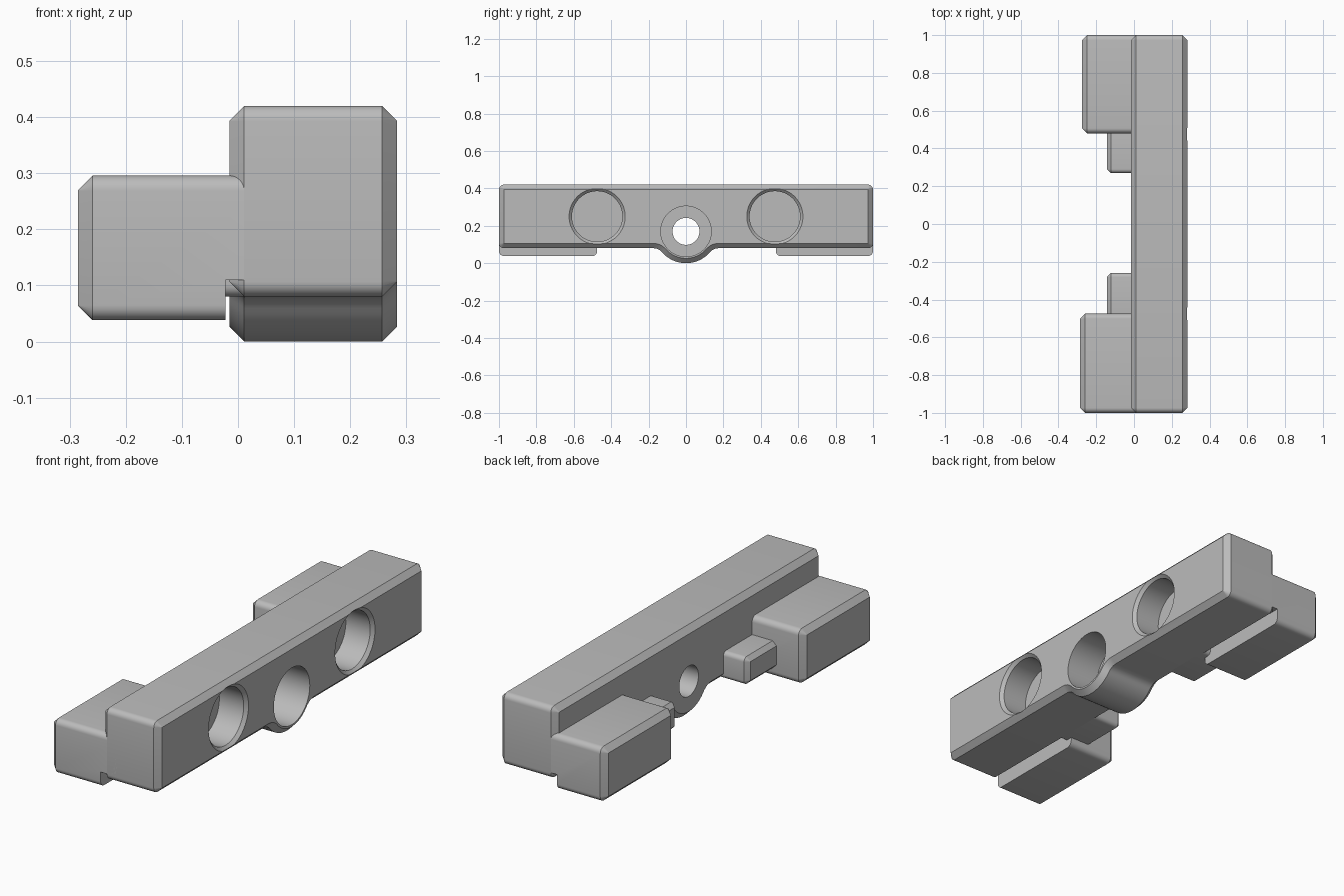
import bpy, bmesh
from math import sin, cos, radians, degrees, sqrt, atan2

if "Cube" in bpy.data.objects:
    bpy.data.objects.remove(bpy.data.objects["Cube"])

grey = bpy.data.materials.new("plain grey")
grey.use_nodes = True
colour = (0.5, 0.5, 0.5, 1)
grey.diffuse_color = colour
grey.node_tree.nodes["Principled BSDF"].inputs["Base Color"].default_value = colour

CH = 0.026            # chamfer and edge radius
BACK, FRONT = -0.015, 0.283
BOSS_Z, BOSS_R, FILLET = 0.17, 0.17, 0.06
BOTTOM, TOP = 0.08, 0.42


def arc(cy, cz, r, start, end, n=6):
    angles = [radians(start + (end - start) * i / n) for i in range(n + 1)]
    return [(cy + r * cos(a), cz + r * sin(a)) for a in angles]


def circle(cy, cz, r, n=64):
    return arc(cy, cz, r, 0, 360, n)[:-1]


def rounded(y0, y1, z0, z1, inset=0, r=CH + 0.001):
    """Rounded rectangle, offset inwards by inset."""
    q = r - inset
    return (arc(y0 + r, z0 + r, q, 180, 270) + arc(y1 - r, z0 + r, q, 270, 360)
            + arc(y1 - r, z1 - r, q, 0, 90) + arc(y0 + r, z1 - r, q, 90, 180))


def bar_profile(inset=0):
    """Rounded bar outline with a filleted round boss under the middle."""
    outline = rounded(-1, 1, BOTTOM, TOP, inset)
    fz = BOTTOM - FILLET
    fy = sqrt((BOSS_R + FILLET) ** 2 - (BOSS_Z - fz) ** 2)
    t = degrees(atan2(BOSS_Z - fz, fy))
    boss = (arc(-fy, fz, FILLET + inset, 90, t)
            + arc(0, BOSS_Z, BOSS_R - inset, 180 + t, 360 - t, 24)[1:-1]
            + arc(fy, fz, FILLET + inset, 180 - t, 90))
    return outline[:7] + boss + outline[7:]


def loft(name, rings):
    """Skin a list of (x, outline) rings and cap both ends."""
    bm = bmesh.new()
    loops = [[bm.verts.new((x, y, z)) for y, z in pts] for x, pts in rings]
    n = len(loops[0])
    for a, b in zip(loops, loops[1:]):
        for i in range(n):
            j = (i + 1) % n
            bm.faces.new((a[i], a[j], b[j], b[i]))
    bm.faces.new(loops[0])
    bm.faces.new(loops[-1])
    bmesh.ops.recalc_face_normals(bm, faces=bm.faces[:])
    mesh = bpy.data.meshes.new(name)
    bm.to_mesh(mesh)
    bm.free()
    mesh.materials.append(grey)
    obj = bpy.data.objects.new(name, mesh)
    bpy.context.collection.objects.link(obj)
    return obj


def activate(obj):
    bpy.ops.object.select_all(action='DESELECT')
    obj.select_set(True)
    bpy.context.view_layer.objects.active = obj


def cut(obj, cutter):
    mod = obj.modifiers.new("cut", 'BOOLEAN')
    mod.operation, mod.solver, mod.object = 'DIFFERENCE', 'EXACT', cutter
    activate(obj)
    bpy.ops.object.modifier_apply(modifier=mod.name)
    bpy.data.objects.remove(cutter)


def smooth(obj):
    activate(obj)
    bpy.ops.object.shade_smooth_by_angle(angle=radians(30))


def rounded_block(name, x0, x1, y0, y1, z0, z1, c=CH):
    """Block with its outer end chamfered and its long edges rounded."""
    return loft(name, [(x0, rounded(y0, y1, z0, z1, c, c + 0.001)),
                       (x0 + c, rounded(y0, y1, z0, z1, 0, c + 0.001)),
                       (x1, rounded(y0, y1, z0, z1, 0, c + 0.001))])


# Main bar with the central boss
bar = loft("main_bar", [(BACK, bar_profile(CH)), (BACK + CH, bar_profile()),
                        (FRONT - CH, bar_profile()), (FRONT, bar_profile(CH))])

# Two chamfered blind pockets
for y in (-0.475, 0.475):
    cut(bar, loft("pocket_cutter", [(x, circle(y, 0.25, r)) for x, r in
        ((0.14, 0.135), (FRONT - 0.015, 0.135), (FRONT + 0.015, 0.165))]))

# Stepped through hole in the boss
cut(bar, loft("bore_cutter", [(x, circle(0, BOSS_Z, r)) for x, r in
    ((-0.1, 0.072), (0.11, 0.072), (0.11, 0.135), (0.4, 0.135))]))
smooth(bar)

# End blocks and small tabs on the back of the bar
for label, x0, y0, y1, t0, t1 in (("left", -0.275, 0.48, 1, 0.27, 0.52),
                                  ("right", -0.285, -1, -0.475, -0.52, -0.26)):
    block = rounded_block(label + "_end_block", x0, 0.06, y0, y1, 0.038, 0.296)
    relief = [(y, z) for y, z in ((-2, -1), (2, -1), (2, 0.11), (-2, 0.11))]
    cut(block, loft("relief_cutter", [(-0.022, relief), (0.5, relief)]))
    smooth(block)
    tab = rounded_block(label + "_small_tab", -0.143, 0.02, t0, t1, 0.08, 0.21, 0.02)
    smooth(tab)
